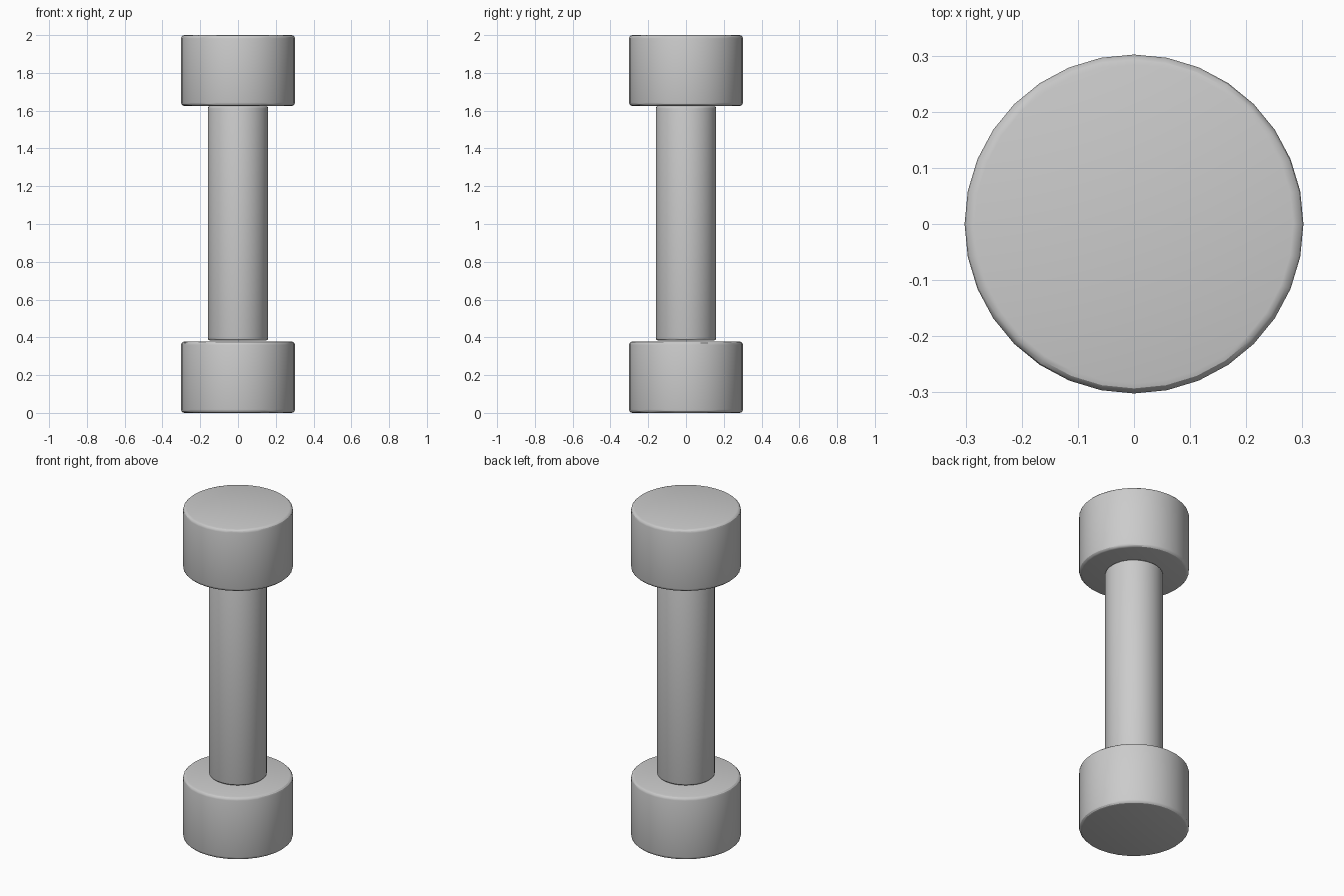
import bpy

if "Cube" in bpy.data.objects:
    bpy.data.objects.remove(bpy.data.objects["Cube"])


def rounded_cylinder(name, radius, z_low, z_high, bevel):
    bpy.ops.mesh.primitive_cylinder_add(
        vertices=32, radius=radius, depth=z_high - z_low,
        location=(0, 0, (z_low + z_high) / 2))
    ob = bpy.context.object
    ob.name = name
    mod = ob.modifiers.new("rounded_rims", 'BEVEL')
    mod.width = bevel
    mod.segments = 3
    mod.limit_method = 'ANGLE'
    mod.angle_limit = 0.8
    bpy.ops.object.modifier_apply(modifier=mod.name)
    bpy.ops.object.shade_smooth_by_angle()
    return ob


# End weights
rounded_cylinder("lower_weight", 0.302, 0.0, 0.378, 0.018)
rounded_cylinder("upper_weight", 0.302, 1.625, 2.0, 0.018)

# Grip bar between the weights
rounded_cylinder("handle", 0.16, 0.383, 1.625, 0.014)
